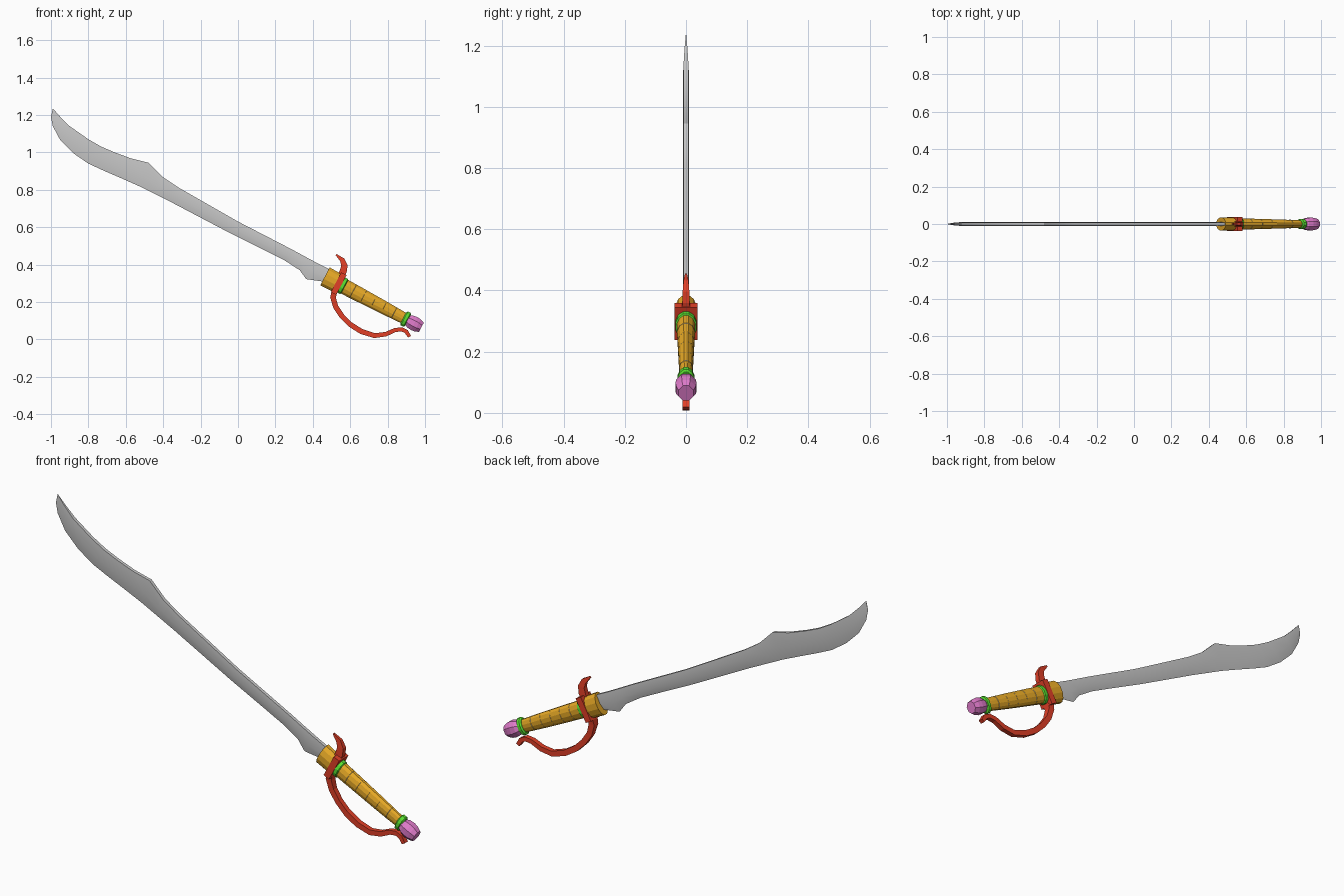
import bpy, bmesh, math
from mathutils import Vector

if "Cube" in bpy.data.objects:
    bpy.data.objects.remove(bpy.data.objects["Cube"])

START = Vector((0.465, 0, 0.337))          # front of the hilt
AXIS = Vector((0.884, 0, -0.468)).normalized()
UP = Vector((-AXIS.z, 0, AXIS.x))          # across the hilt, towards the spine
SIDE = Vector((0, 1, 0))


def material(name, rgb):
    m = bpy.data.materials.new(name)
    m.diffuse_color = (*rgb, 1)
    m.use_nodes = True
    m.node_tree.nodes["Principled BSDF"].inputs["Base Color"].default_value = m.diffuse_color
    return m


WOOD = material("orange", (0.8, 0.4, 0.02))
RED = material("red", (0.75, 0.05, 0.02))
GREEN = material("green", (0.1, 0.75, 0.03))
PINK = material("pink", (0.75, 0.2, 0.6))


def skin(name, rings, mat=None, smooth=None):
    """Bridge equal-sized point rings into a closed tube with capped ends."""
    bm = bmesh.new()
    loops = [[bm.verts.new(p) for p in ring] for ring in rings]
    n = len(loops[0])
    for a, b in zip(loops, loops[1:]):
        for i in range(n):
            j = (i + 1) % n
            bm.faces.new((a[i], a[j], b[j], b[i]))
    bm.faces.new(loops[0])
    bm.faces.new(loops[-1])
    bmesh.ops.recalc_face_normals(bm, faces=bm.faces)
    me = bpy.data.meshes.new(name)
    bm.to_mesh(me)
    bm.free()
    ob = bpy.data.objects.new(name, me)
    bpy.context.collection.objects.link(ob)
    if mat:
        me.materials.append(mat)
    if smooth:
        bpy.ops.object.select_all(action='DESELECT')
        ob.select_set(True)
        bpy.context.view_layer.objects.active = ob
        bpy.ops.object.shade_smooth_by_angle(angle=math.radians(smooth))
    return ob


def turned(name, profile, mat=None, sides=12):
    """Oval turned part on the hilt axis; profile = (distance, half height, half width)."""
    angles = [2 * math.pi * (i + 0.5) / sides for i in range(sides)]
    return skin(name, [[START + AXIS * t + UP * h * math.cos(a) + SIDE * w * math.sin(a)
                        for a in angles] for t, h, w in profile], mat)


def strap(name, path, mat):
    """Rectangular bar along an x-z path; path = (x, z, half thickness, half width)."""
    rings = []
    for i, (x, z, h, w) in enumerate(path):
        a, b = path[max(i - 1, 0)], path[min(i + 1, len(path) - 1)]
        d = Vector((b[0] - a[0], 0, b[1] - a[1])).normalized()
        nrm = Vector((-d.z, 0, d.x))
        c = Vector((x, 0, z))
        rings.append([c + nrm * h * s + SIDE * w * k
                      for s, k in ((1, 1), (1, -1), (-1, -1), (-1, 1))])
    return skin(name, rings, mat)


# Blade: flat spine, thick middle, sharp edge
spine = [(.51, .36), (.48, .38), (.42, .41), (.36, .442), (.29, .48), (.18, .537), (0, .63),
         (-.32, .813), (-.405, .87), (-.48, .945), (-.57, .967), (-.66, 1.0), (-.73, 1.03),
         (-.80, 1.07), (-.90, 1.14), (-.95, 1.19), (-.99, 1.235)]
edge = [(.47, .29), (.45, .31), (.365, .322), (.33, .37), (.25, .422), (.145, .475), (-.04, .567),
        (-.35, .73), (-.44, .775), (-.53, .82), (-.62, .86), (-.72, .903), (-.80, .94),
        (-.88, .995), (-.95, 1.065), (-.99, 1.14), (-1.0, 1.19)]
rings = []
for i, (s, e) in enumerate(zip(spine, edge)):
    k = {15: 0.6, 16: 0.1}.get(i, 1)
    s, e = Vector((s[0], 0, s[1])), Vector((e[0], 0, e[1]))
    mid = s.lerp(e, 0.55)
    rings.append([s + SIDE * .008 * k, mid + SIDE * .01 * k, e,
                  mid - SIDE * .01 * k, s - SIDE * .008 * k])
skin("blade", rings, smooth=30)

# Hilt: collar, grip, wire wraps, rings, pommel
turned("collar", [(0, .056, .036), (.075, .054, .036)], WOOD)
turned("grip", [(.07, .044, .032), (.2, .041, .029), (.35, .037, .025), (.49, .031, .02)], WOOD)
for i in range(5):
    t = .17 + .062 * i
    f = (t - .07) / .42
    h, w = .0452 - .0125 * f, .0332 - .0115 * f
    turned("grip_wire", [(t - .003, h - .003, w - .003), (t, h, w),
                         (t + .003, h - .003, w - .003)])
for name, t, h, w in (("front_ring", .107, .047, .036), ("rear_ring", .488, .043, .029)):
    turned(name, [(t - .014, h - .007, w - .007), (t - .008, h, w), (t + .008, h, w),
                  (t + .014, h - .007, w - .007)], GREEN)
turned("pommel", [(.498, .028, .026), (.515, .038, .035), (.54, .042, .037), (.56, .039, .035),
                  (.583, .03, .027)], PINK, 8)

# Guard: block round the hilt, upper hook and knuckle bow
top, bottom = START + AXIS * .083 + UP * .06, START + AXIS * .083 - UP * .06
strap("guard_block", [(top.x, top.z, .016, .037), (bottom.x, bottom.z, .016, .037)], RED)
strap("guard_hook", [(.55, .335, .018, .013), (.563, .365, .019, .012), (.569, .395, .017, .011),
                     (.557, .425, .013, .008), (.525, .453, .004, .003)], RED)
strap("knuckle_bow", [(.52, .27, .016, .022), (.508, .225, .015, .016), (.522, .175, .014, .013),
                      (.555, .125, .014, .012), (.60, .08, .014, .012), (.66, .042, .014, .012),
                      (.73, .02, .013, .012), (.79, .028, .012, .012), (.84, .05, .011, .012),
                      (.875, .054, .011, .012), (.90, .042, .011, .012), (.917, .014, .009, .012)], RED)
